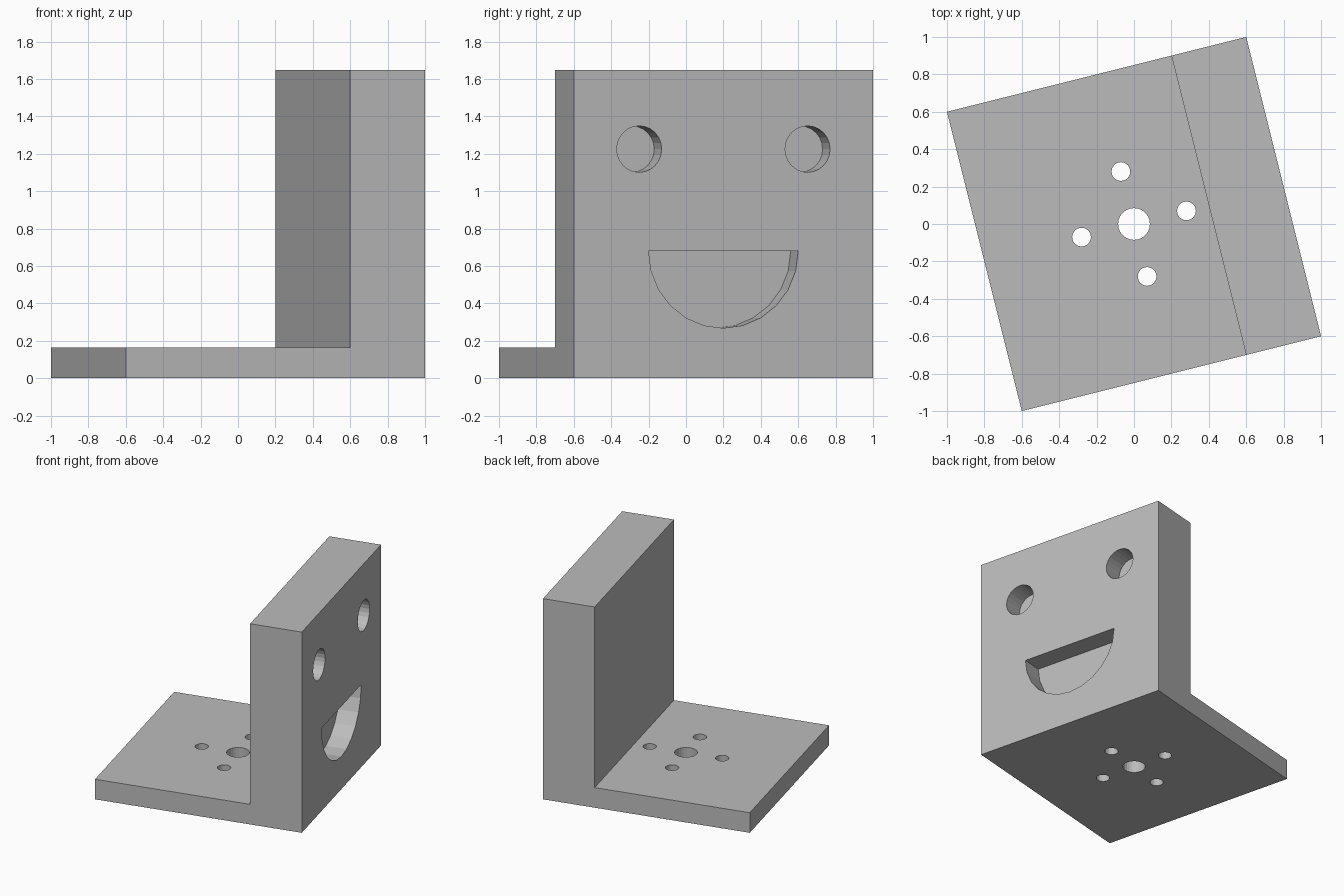
import bpy, bmesh, math
from mathutils import Matrix, Vector

cube = bpy.data.objects.get("Cube")
if cube:
    bpy.data.objects.remove(cube, do_unlink=True)

SIDE = 1.649
HALF = SIDE / 2
BASE = 0.165          # floor plate thickness
WALL = SIDE / 4       # upright block thickness
POCKET = 0.165        # depth of the face recesses
SEGMENTS = 24
TURN = Matrix.Rotation(math.atan(0.25), 4, 'Z')

grey = bpy.data.materials.new("plain grey")
grey.use_nodes = True
grey.diffuse_color = (0.5, 0.5, 0.5, 1)
grey.node_tree.nodes["Principled BSDF"].inputs["Base Color"].default_value = (0.5, 0.5, 0.5, 1)


def prism(name, points, direction):
    """Extrude a closed outline along a direction, then turn it with the bracket."""
    bm = bmesh.new()
    face = bm.faces.new([bm.verts.new(p) for p in points])
    grown = bmesh.ops.extrude_face_region(bm, geom=[face])
    bmesh.ops.translate(bm, vec=Vector(direction),
                        verts=[v for v in grown["geom"] if isinstance(v, bmesh.types.BMVert)])
    bmesh.ops.recalc_face_normals(bm, faces=bm.faces)
    bm.transform(TURN)
    mesh = bpy.data.meshes.new(name)
    bm.to_mesh(mesh)
    bm.free()
    mesh.materials.append(grey)
    obj = bpy.data.objects.new(name, mesh)
    bpy.context.collection.objects.link(obj)
    return obj


def arc(radius, start=0.0, sweep=math.tau):
    steps = round(SEGMENTS * sweep / math.tau)
    count = steps if sweep == math.tau else steps + 1
    return [(radius * math.cos(start + sweep * i / steps),
             radius * math.sin(start + sweep * i / steps)) for i in range(count)]


def recess(name, outline, y, z):
    """Pocket cutter entering the upright's outer face."""
    return prism(name, [(HALF - POCKET, y + a, z + b) for a, b in outline], (POCKET + 0.1, 0, 0))


def drill(name, x, y, radius):
    """Cutter running right through the floor plate."""
    return prism(name, [(x + a, y + b, -0.1) for a, b in arc(radius)], (0, 0, BASE + 0.2))


# L-shaped body
profile = [(-HALF, 0), (HALF, 0), (HALF, SIDE), (HALF - WALL, SIDE),
           (HALF - WALL, BASE), (-HALF, BASE)]
bracket = prism("angle_bracket", [(x, -HALF, z) for x, z in profile], (0, SIDE, 0))

# Eyes and mouth
cutters = [recess("eye_cutter", arc(0.124), side * 0.464, 1.225) for side in (-1, 1)]
cutters.append(recess("mouth_cutter", arc(WALL, math.pi, math.pi), 0, 0.68))

# Central bore with four bolt holes around it
cutters.append(drill("bore_cutter", 0, 0, 0.085))
for k in range(4):
    angle = k * math.pi / 2
    cutters.append(drill("bolt_cutter", 0.289 * math.cos(angle), 0.289 * math.sin(angle), 0.05))

for cutter in cutters:
    cutter.hide_render = True
    cutter.hide_set(True)
    mod = bracket.modifiers.new(cutter.name, 'BOOLEAN')
    mod.operation = 'DIFFERENCE'
    mod.solver = 'EXACT'
    mod.object = cutter

# Bake the cuts and drop the cutters
bpy.context.view_layer.update()
result = bpy.data.meshes.new_from_object(bracket.evaluated_get(bpy.context.evaluated_depsgraph_get()))
bracket.modifiers.clear()
bracket.data = result
for cutter in cutters:
    bpy.data.objects.remove(cutter, do_unlink=True)
